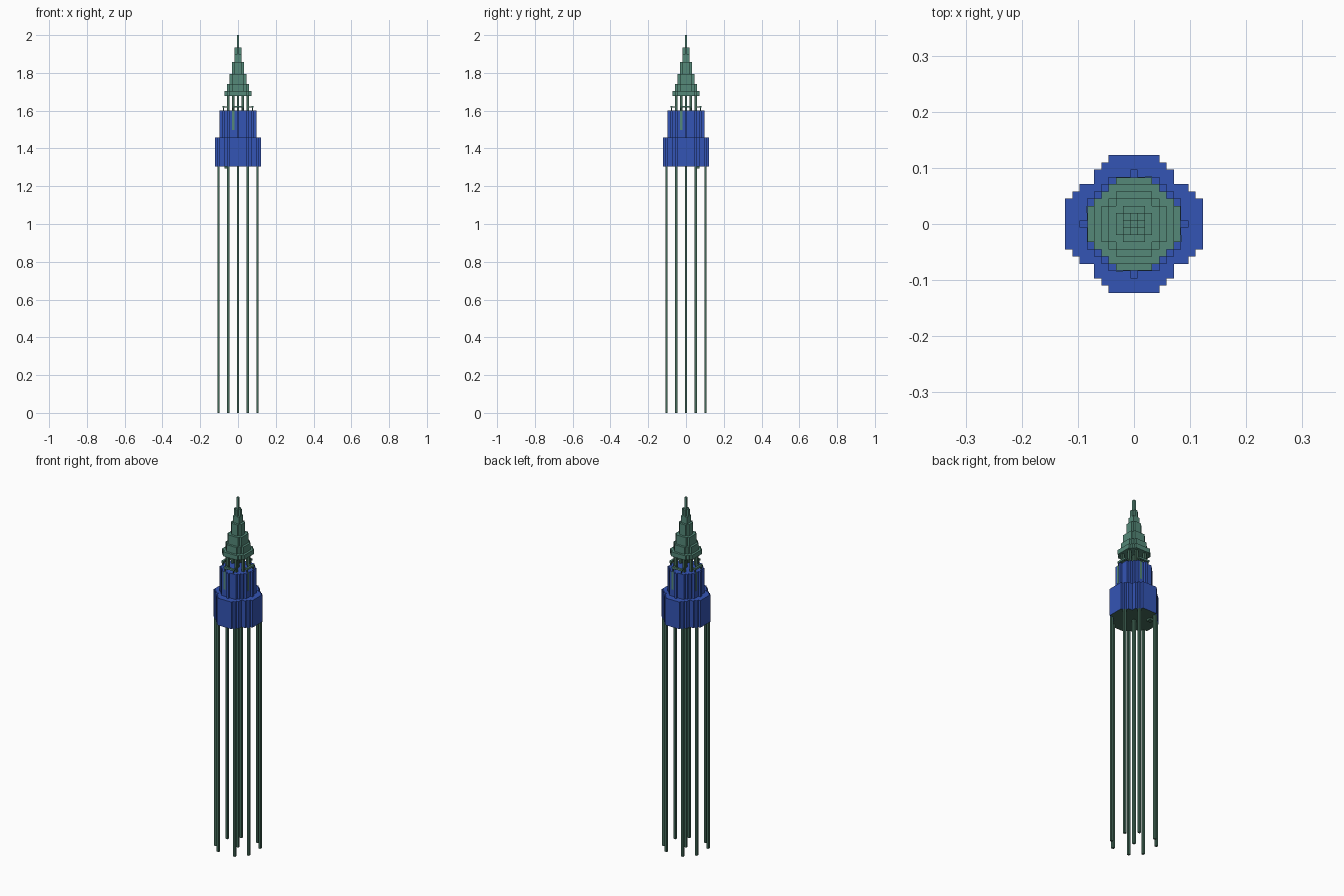
import bpy
import bmesh

old = bpy.data.objects.get("Cube")
if old:
    bpy.data.objects.remove(old)

U = 2 / 155  # one block


def material(name, rgb):
    m = bpy.data.materials.new(name)
    m.use_nodes = True
    m.diffuse_color = (*rgb, 1)
    m.node_tree.nodes["Principled BSDF"].inputs["Base Color"].default_value = (*rgb, 1)
    return m


blue = material("blue", (0.034, 0.09, 0.46))
teal = material("teal", (0.09, 0.25, 0.19))
green = material("dark green", (0.06, 0.15, 0.105))


def finish(name, bm, mats):
    bmesh.ops.recalc_face_normals(bm, faces=bm.faces)
    mesh = bpy.data.meshes.new(name)
    bm.to_mesh(mesh)
    bm.free()
    for m in mats:
        mesh.materials.append(m)
    ob = bpy.data.objects.new(name, mesh)
    bpy.context.collection.objects.link(ob)
    return ob


def disc(name, rows, z0, z1, mats):
    """Stepped disc; rows[j] is how many blocks row j reaches out from the axis."""
    n = len(rows) - 1
    right = []
    for j in range(-n, n + 1):
        x = rows[abs(j)] + 0.5
        right += [(x, j - 0.5), (x, j + 0.5)]
    # Drop the points along straight runs
    keep = [p for k, p in enumerate(right)
            if k in (0, len(right) - 1)
            or not (right[k - 1][0] == p[0] == right[k + 1][0])]
    keep = [p for k, p in enumerate(keep) if k == 0 or p != keep[k - 1]]
    outline = keep + [(-x, y) for x, y in reversed(keep)]
    bm = bmesh.new()
    base = bm.faces.new([bm.verts.new((x * U, y * U, z0 * U)) for x, y in outline])
    out = bmesh.ops.extrude_face_region(bm, geom=[base], use_keep_orig=True)
    for v in out["geom"]:
        if isinstance(v, bmesh.types.BMVert):
            v.co.z = z1 * U
    bmesh.ops.recalc_face_normals(bm, faces=bm.faces)
    if len(mats) > 1:  # underside takes the second colour
        for f in bm.faces:
            if f.normal.z < -0.5:
                f.material_index = 1
    return finish(name, bm, mats)


def boxes(name, mat, items):
    """Boxes given as centre x, y, size x, y, then bottom and top, all in blocks."""
    bm = bmesh.new()
    for x, y, sx, sy, z0, z1 in items:
        vs = bmesh.ops.create_cube(bm, size=1)["verts"]
        for v in vs:
            v.co = ((x + v.co.x * sx) * U, (y + v.co.y * sy) * U,
                    (z0 + (v.co.z + 0.5) * (z1 - z0)) * U)
    return finish(name, bm, [mat])


def ring8(a, b):
    """The eight spots (±a, ±b) and (±b, ±a)."""
    return [(s * p, t * q) for p, q in ((a, b), (b, a)) for s in (-1, 1) for t in (-1, 1)]


def turned(item):
    """A box repeated by quarter turns."""
    x, y, sx, sy, z0, z1 = item
    out = []
    for _ in range(4):
        out.append((x, y, sx, sy, z0, z1))
        x, y, sx, sy = -y, x, sy, sx
    return out


# Legs and the central mast
boxes("outer_legs", green, [(x, y, 1, 1, 0, 101) for x, y in ring8(8, 4)])
boxes("central_shaft", green, [(0, 0, 1, 1, 0, 101)])
boxes("entry_hatch", green, [(-4.5, 4.5, 2, 2, 100.2, 101)])

# Two-tier cabin
disc("lower_cabin", [9, 9, 9, 9, 8, 7, 5, 5, 4, 3], 101, 113, [blue, green])
disc("upper_cabin", [7, 6, 6, 6, 5, 4, 3, 0], 113, 124, [blue])
boxes("cabin_strips", teal, turned((-2, -6.5, 1, 0.1, 116, 124)))

# Roof railing
boxes("rail_posts", green, [(x, y, 0.4, 0.4, 124, 125.3) for x, y in ring8(6, 2)])
boxes("rail_beams", teal, turned((0, 6, 5, 0.9, 125.2, 126)))
boxes("rail_ties", green, [(x, y, 2 if abs(x) > 3 else 0.4, 2 if abs(y) > 3 else 0.4, 125.2, 125.8)
                           for x, y in ring8(5, 2)])

# Open lantern under the spire
boxes("lantern_posts", green, [(x, y, 1, 1, 124, 130) for x, y in ring8(4, 2)])
boxes("lantern_core", green, [(0, 0, 1, 1, 124, 130)])

# Stepped spire
tiers = [
    ([5, 5, 5, 5, 4, 3], 130, 132),
    ([4, 4, 4, 3, 2], 132, 135),
    ([3, 3, 3, 2], 135, 139),
    ([2, 2, 1], 139, 144),
    ([1, 1], 144, 147),
    ([1, 0], 147, 150),
]
for k, (rows, z0, z1) in enumerate(tiers):
    disc(f"spire_tier_{k + 1}", rows, z0, z1, [teal])
boxes("spire_tip", teal, [(0, 0, 1, 1, 150, 155)])
